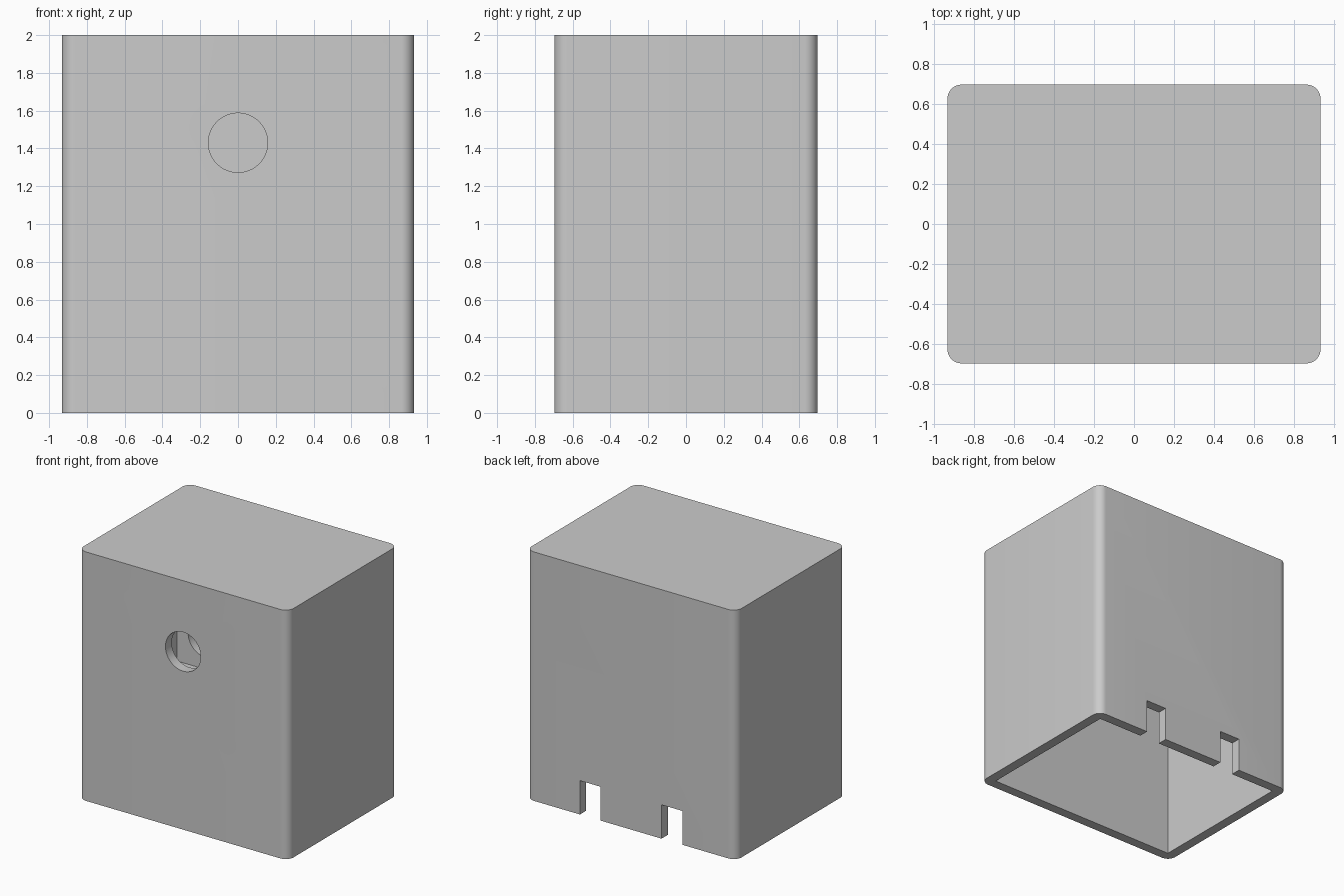
import bpy
import bmesh
import math
from mathutils import Matrix, Vector

default = bpy.data.objects.get("Cube")
if default:
    bpy.data.objects.remove(default, do_unlink=True)

HALF_X, HALF_Y, HEIGHT = 0.933, 0.697, 2.0
WALL, CORNER = 0.08, 0.07
HOLE_Z, HOLE_R = 1.43, 0.157
POCKET, POCKET_BACK = 0.253, -0.41

grey = bpy.data.materials.new("plain_grey")
grey.use_nodes = True
colour = (0.6, 0.6, 0.6, 1)
grey.diffuse_color = colour
grey.node_tree.nodes["Principled BSDF"].inputs["Base Color"].default_value = colour


def add_object(name, bm):
    mesh = bpy.data.meshes.new(name)
    bm.to_mesh(mesh)
    bm.free()
    obj = bpy.data.objects.new(name, mesh)
    bpy.context.collection.objects.link(obj)
    mesh.materials.append(grey)
    return obj


def box(name, low, high, radius=0):
    """Box between two corners, with optional rounded upright edges."""
    low, high = Vector(low), Vector(high)
    bm = bmesh.new()
    bmesh.ops.create_cube(bm, size=1)
    for v in bm.verts:
        v.co = (low + high) / 2 + v.co * (high - low)
    if radius:
        upright = [e for e in bm.edges
                   if abs(e.verts[0].co.z - e.verts[1].co.z) > 0.01]
        bmesh.ops.bevel(bm, geom=upright, offset=radius, segments=10,
                        profile=0.5, affect='EDGES')
    return add_object(name, bm)


def hole_cutter():
    """Cylinder along y that reaches through the front and the pocket."""
    bm = bmesh.new()
    turn = Matrix.Translation((0, -0.5, HOLE_Z)) @ Matrix.Rotation(math.pi / 2, 4, 'X')
    bmesh.ops.create_cone(bm, cap_ends=True, segments=64, radius1=HOLE_R,
                          radius2=HOLE_R, depth=0.8, matrix=turn)
    return add_object("hole_cutter", bm)


def carve(obj, cutters):
    """Subtract the cutters, apply the result and smooth the round parts."""
    bpy.ops.object.select_all(action='DESELECT')
    bpy.context.view_layer.objects.active = obj
    obj.select_set(True)
    for cutter in cutters:
        cutter.hide_render = True
        mod = obj.modifiers.new("cut", 'BOOLEAN')
        mod.operation, mod.solver, mod.object = 'DIFFERENCE', 'EXACT', cutter
        bpy.ops.object.modifier_apply(modifier=mod.name)
        bpy.data.objects.remove(cutter, do_unlink=True)
    bpy.ops.object.shade_smooth_by_angle(angle=math.radians(30))


# Cover: rounded outside, square-cornered inside, open underneath
cover = box("cover", (-HALF_X, -HALF_Y, 0), (HALF_X, HALF_Y, HEIGHT), CORNER)
cavity = box("cavity_cutter", (WALL - HALF_X, WALL - HALF_Y, -0.1),
             (HALF_X - WALL, HALF_Y - WALL, HEIGHT - WALL))

# Cable notches in the lower edge of the back wall
notches = [box("notch_cutter", (x - 0.092, 0.5, -0.1), (x + 0.092, 0.8, 0.272))
           for x in (-0.363, 0.363)]
carve(cover, [cavity, hole_cutter()] + notches)

# Pocket housing behind the round front opening
outer = POCKET + WALL
housing = box("pocket_housing", (-outer, WALL / 2 - HALF_Y, HOLE_Z - outer),
              (outer, POCKET_BACK + WALL, HOLE_Z + outer))
pocket = box("pocket_cutter", (-POCKET, -0.8, HOLE_Z - POCKET),
             (POCKET, POCKET_BACK, HOLE_Z + POCKET))
carve(housing, [pocket, hole_cutter()])
